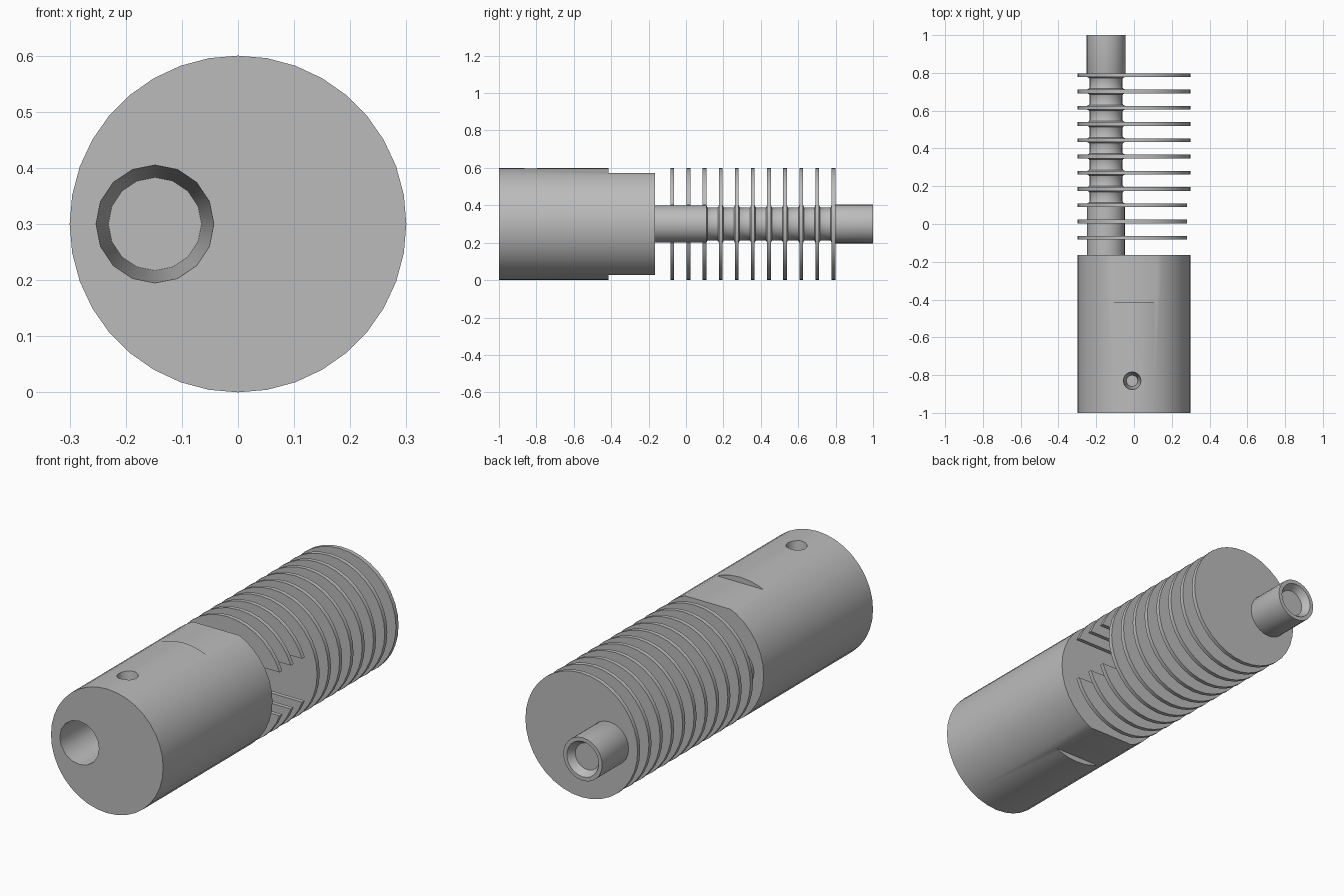
import bpy, bmesh, math

if "Cube" in bpy.data.objects:
    bpy.data.objects.remove(bpy.data.objects["Cube"], do_unlink=True)

metal = bpy.data.materials.new("grey_metal")
metal.use_nodes = True
metal.diffuse_color = (0.5, 0.5, 0.5, 1)
metal.node_tree.nodes["Principled BSDF"].inputs["Base Color"].default_value = metal.diffuse_color

MID = 0.3          # height of the main axis
BORE_X = -0.148    # offset of the bore and tube


def finish(name, bm):
    bmesh.ops.recalc_face_normals(bm, faces=bm.faces)
    mesh = bpy.data.meshes.new(name)
    bm.to_mesh(mesh)
    bm.free()
    mesh.materials.append(metal)
    obj = bpy.data.objects.new(name, mesh)
    bpy.context.collection.objects.link(obj)
    return obj


def lathe(name, profile, x, segments):
    """Solid of revolution about a line along y; profile is (radius, y)."""
    bm = bmesh.new()
    rings = []
    for r, y in profile:
        ring = []
        for i in range(segments):
            a = math.tau * i / segments
            ring.append(bm.verts.new((x + r * math.cos(a), y, MID + r * math.sin(a))))
        rings.append(ring)
    for a, b in zip(rings, rings[1:]):
        for i in range(segments):
            j = (i + 1) % segments
            bm.faces.new((a[i], a[j], b[j], b[i]))
    bm.faces.new(rings[0])
    bm.faces.new(rings[-1])
    return finish(name, bm)


def box(name, low, high):
    bm = bmesh.new()
    bmesh.ops.create_cube(bm, size=1)
    for v in bm.verts:
        v.co = [(l + h) / 2 + c * (h - l) for l, h, c in zip(low, high, v.co)]
    return finish(name, bm)


def activate(obj):
    bpy.ops.object.select_all(action="DESELECT")
    obj.select_set(True)
    bpy.context.view_layer.objects.active = obj


def cut(obj, cutters):
    activate(obj)
    for c in cutters:
        mod = obj.modifiers.new("cut", "BOOLEAN")
        mod.operation = "DIFFERENCE"
        mod.solver = "EXACT"
        mod.object = c
        bpy.ops.object.modifier_apply(modifier=mod.name)


def smooth(obj):
    activate(obj)
    bpy.ops.object.shade_smooth_by_angle(angle=math.radians(30))


# Main body with two wrench flats, a tapered front bore and a side screw hole
body = lathe("body", [(0.3, -1), (0.3, -0.165)], 0, 36)
bore = lathe("bore_cutter", [(0.107, -1.02), (0.105, -1), (0.083, -0.55)], BORE_X, 16)
flats = [box("flat_cutter", (-0.4, -0.415, z), (0.4, -0.1, z + 0.2)) for z in (0.573, -0.173)]
bm = bmesh.new()
bmesh.ops.create_cone(bm, cap_ends=True, segments=16, radius1=0.03, radius2=0.05, depth=0.16)
bmesh.ops.translate(bm, vec=(-0.01, -0.83, 0.54), verts=bm.verts)
screw = finish("screw_cutter", bm)
cutters = [bore, screw] + flats
cut(body, cutters)
smooth(body)

# Cooling fins, the first three slotted on the left side
slot = box("slot_cutter", (BORE_X, -0.2, MID - 0.105), (0.4, 0.15, MID + 0.105))
fin_ys = [-0.073 + 0.0861 * i for i in range(11)]
half = 0.01
for i, y in enumerate(fin_ys):
    fin = lathe(f"fin_{i + 1}", [(0.3, y - half), (0.3, y + half)], 0, 36)
    if i < 3:
        cut(fin, [slot])
    smooth(fin)

# Offset tube: thick root, filleted necks between fins, countersunk rear tip
profile = [(0.1, -0.17), (0.1, fin_ys[2])]
for a, b in zip(fin_ys[2:], fin_ys[3:]):
    profile += [(0.1, a + half), (0.09, a + half + 0.005), (0.087, a + half + 0.012),
                (0.087, b - half - 0.012), (0.09, b - half - 0.005), (0.1, b - half)]
profile += [(0.104, fin_ys[-1]), (0.104, 1), (0.085, 1), (0.064, 0.965)]
smooth(lathe("tube", profile, BORE_X, 24))

for c in cutters + [slot]:
    bpy.data.objects.remove(c, do_unlink=True)
